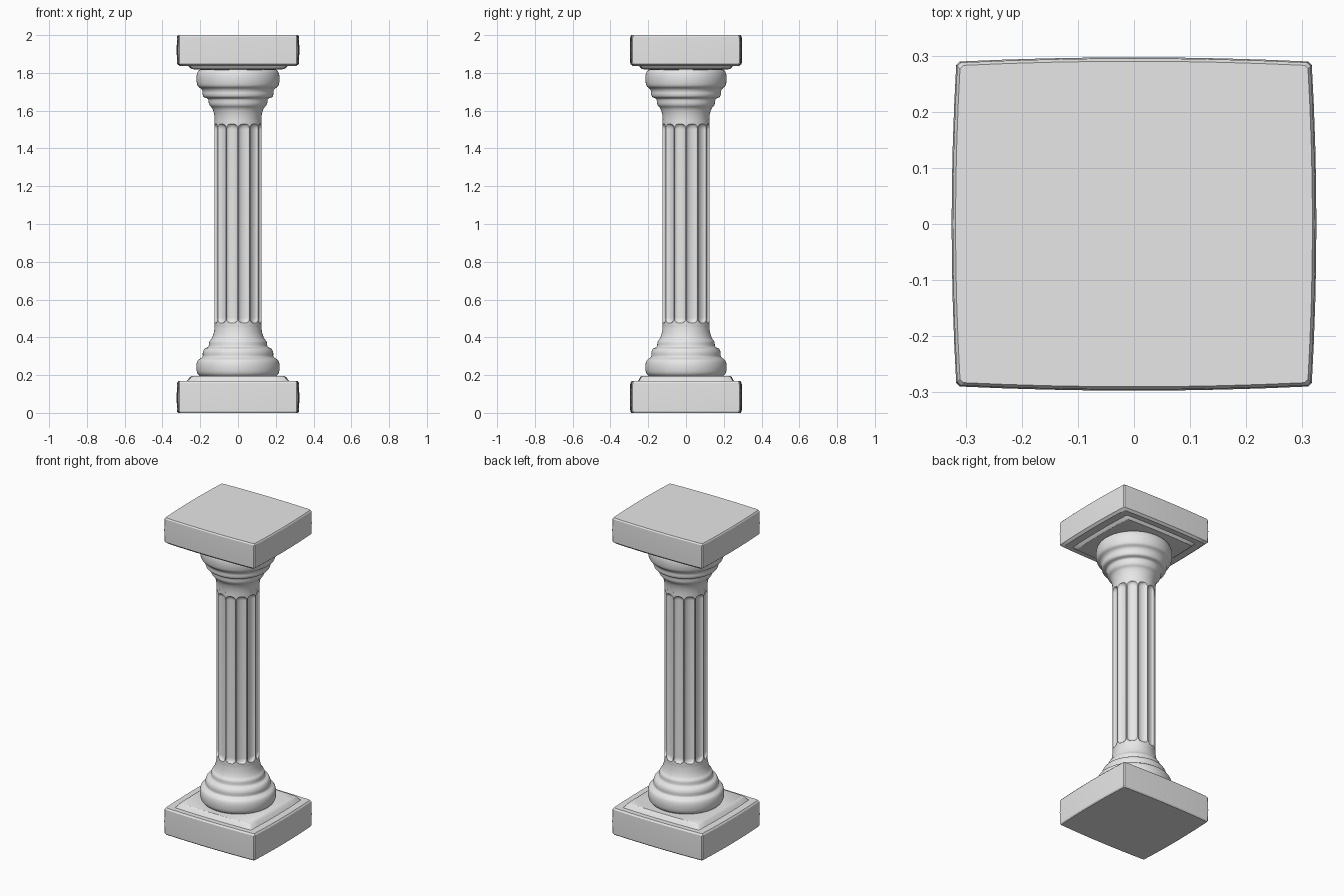
import bpy, bmesh, math

if "Cube" in bpy.data.objects:
    bpy.data.objects.remove(bpy.data.objects["Cube"])

stone = bpy.data.materials.new("light_grey_stone")
stone.diffuse_color = (0.8, 0.8, 0.8, 1)
stone.use_nodes = True
stone.node_tree.nodes["Principled BSDF"].inputs["Base Color"].default_value = stone.diffuse_color


def loft(name, rings, angle=30):
    """Skin a stack of closed rings and cap both ends."""
    bm = bmesh.new()
    rows = [[bm.verts.new(p) for p in ring] for ring in rings]
    n = len(rows[0])
    for a, b in zip(rows, rows[1:]):
        for i in range(n):
            j = (i + 1) % n
            bm.faces.new((a[i], a[j], b[j], b[i]))
    bm.faces.new(rows[0][::-1])
    bm.faces.new(rows[-1])
    bmesh.ops.recalc_face_normals(bm, faces=bm.faces)
    me = bpy.data.meshes.new(name)
    bm.to_mesh(me)
    bm.free()
    ob = bpy.data.objects.new(name, me)
    bpy.context.collection.objects.link(ob)
    me.materials.append(stone)
    bpy.ops.object.select_all(action='DESELECT')
    ob.select_set(True)
    bpy.context.view_layer.objects.active = ob
    bpy.ops.object.shade_smooth_by_angle(angle=math.radians(angle))
    return ob


def slab_ring(hx, hy, z):
    """Rectangle with gently bowed sides and clipped corners."""
    pts = []
    for k in range(4):
        for i in range(9):
            t = -1 + i / 4
            u, v = 1 - 0.025 * t * t, 0.955 * t
            for _ in range(k):
                u, v = -v, u
            pts.append((hx * u, hy * v, z))
    return pts


def slab(name, levels):
    loft(name, [slab_ring(hx, hy, z) for hx, hy, z in levels])


def turned(name, profile):
    """Turned moulding through (radius, z) points, smoothed; a little wider in x."""
    dense = []
    for i in range(len(profile) - 1):
        p = [profile[min(max(i + k, 0), len(profile) - 1)] for k in (-1, 0, 1, 2)]
        for s in range(4):
            t = s / 4
            dense.append([0.5 * (2 * b + (c - a) * t + (2 * a - 5 * b + 4 * c - d) * t * t
                                 + (3 * b - a - 3 * c + d) * t ** 3)
                          for a, b, c, d in zip(*p)])
    dense.append(profile[-1])
    rings = []
    for r, z in dense:
        sx = 1 + 0.025 * (r - 0.122) / 0.095
        rings.append([(r * sx * math.cos(a), r * math.sin(a), z)
                      for a in (math.tau * i / 96 for i in range(96))])
    loft(name, rings, 40)


# Square plinth and abacus, each with a thin sloped step
slab("plinth", [(0.318, 0.290, 0), (0.323, 0.295, 0.008), (0.325, 0.297, 0.08),
                (0.323, 0.295, 0.158), (0.316, 0.288, 0.168)])
slab("plinth_step", [(0.275, 0.260, 0.165), (0.265, 0.250, 0.175),
                     (0.255, 0.242, 0.190), (0.245, 0.235, 0.195)])
slab("abacus", [(0.308, 0.282, 1.836), (0.323, 0.295, 1.848), (0.325, 0.297, 1.92),
                (0.323, 0.295, 1.992), (0.318, 0.290, 2.0)])
slab("abacus_step", [(0.190, 0.185, 1.816), (0.245, 0.235, 1.820),
                     (0.255, 0.242, 1.828), (0.265, 0.250, 1.840)])

# Round base and capital mouldings
turned("base_moulding", [
    (0.185, 0.190), (0.200, 0.197), (0.212, 0.215), (0.215, 0.250), (0.208, 0.278),
    (0.190, 0.292), (0.184, 0.300), (0.183, 0.322), (0.174, 0.340), (0.158, 0.348),
    (0.153, 0.358), (0.150, 0.378), (0.138, 0.395), (0.129, 0.420), (0.124, 0.450),
    (0.123, 0.470)])
turned("capital_moulding", [
    (0.123, 1.540), (0.124, 1.565), (0.128, 1.590), (0.136, 1.612), (0.148, 1.626),
    (0.153, 1.638), (0.155, 1.655), (0.160, 1.664), (0.178, 1.672), (0.184, 1.685),
    (0.185, 1.702), (0.192, 1.716), (0.208, 1.730), (0.214, 1.755), (0.214, 1.785),
    (0.207, 1.808), (0.190, 1.822)])

# Shaft with twelve concave flutes that have rounded ends
R, DEPTH, W, Z0, Z1 = 0.1235, 0.017, 0.03, 0.475, 1.53
FLUTES, SEG = 12, 14
ends = [W * (1 - math.cos(math.pi / 2 * i / 10)) for i in range(11)]
heights = ([0.455] + [Z0 + e for e in ends] + [Z1 - e for e in reversed(ends)] + [1.55])
rings = []
for z in heights:
    t = max(0, (Z0 + W - z) / W, (z - Z1 + W) / W)
    ring = []
    for f in range(FLUTES):
        for i in range(SEG):
            # first vertex is the ridge centre, the others span the flute
            u = -1.08 if i == 0 else -math.cos(math.pi * (i - 1) / (SEG - 2))
            a = math.tau / FLUTES * (f + 0.5 + u / 2.16)
            r = R - DEPTH * math.sqrt(max(0, 1 - u * u - t * t))
            ring.append((r * math.cos(a), r * math.sin(a), z))
    rings.append(ring)
loft("fluted_shaft", rings, 35)
